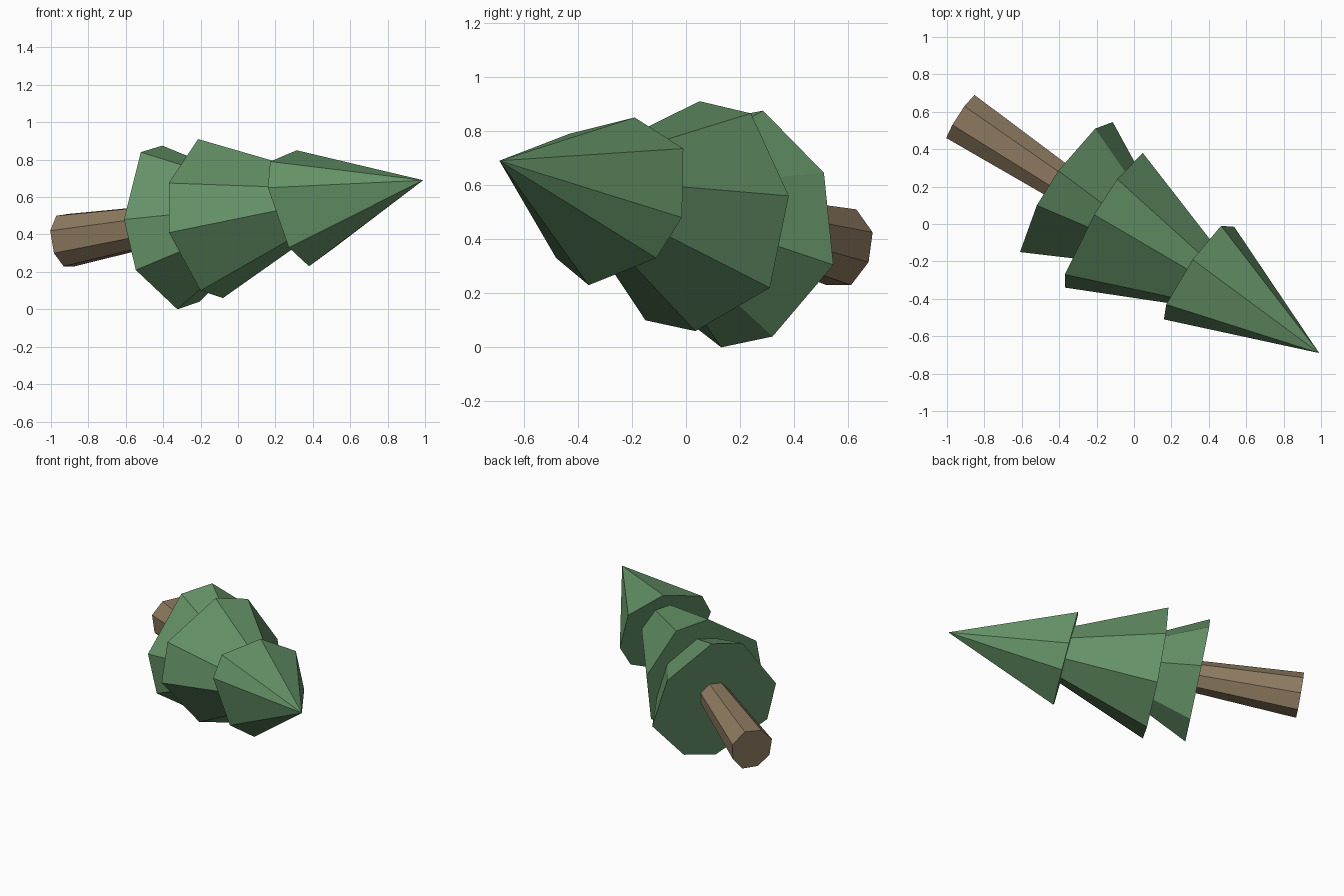
import bpy
import bmesh
from mathutils import Vector

default_cube = bpy.data.objects.get("Cube")
if default_cube:
    bpy.data.objects.remove(default_cube, do_unlink=True)


def make_material(name, colour):
    material = bpy.data.materials.new(name)
    material.use_nodes = True
    material.diffuse_color = (*colour, 1)
    shader = material.node_tree.nodes["Principled BSDF"]
    shader.inputs["Base Color"].default_value = (*colour, 1)
    shader.inputs["Roughness"].default_value = 0.9
    return material


def slanted_ring(outline, plane):
    """Project a (y, z) outline onto the slanted plane x = a + b*y + c*z."""
    a, b, c = plane
    return [Vector((a + b * y + c * z, y, z)) for y, z in outline]


def make_part(name, ring, apex, taper, material):
    """Cap the ring and draw its sides towards the apex; taper 1 is a full cone."""
    bm = bmesh.new()
    base = [bm.verts.new(point) for point in ring]
    bm.faces.new(base)
    count = len(base)
    if taper < 1:
        top = [bm.verts.new(point.lerp(apex, taper)) for point in ring]
        bm.faces.new(top)
        for i in range(count):
            j = (i + 1) % count
            bm.faces.new((base[i], base[j], top[j], top[i]))
    else:
        peak = bm.verts.new(apex)
        for i in range(count):
            bm.faces.new((base[i], base[(i + 1) % count], peak))
    bmesh.ops.recalc_face_normals(bm, faces=bm.faces[:])
    mesh = bpy.data.meshes.new(name)
    bm.to_mesh(mesh)
    bm.free()
    mesh.materials.append(material)
    part = bpy.data.objects.new(name, mesh)
    bpy.context.collection.objects.link(part)
    return part


leaf_green = make_material("leaf green", (0.127, 0.283, 0.133))
bark_brown = make_material("bark brown", (0.266, 0.195, 0.117))
tip = Vector((0.99, -0.69, 0.69))

# Trunk, tapering into the lowest foliage tier
trunk_outline = [(.46, .42), (.53, .5), (.63, .51), (.69, .425),
                 (.675, .315), (.61, .23), (.52, .23), (.46, .3)]
make_part("trunk", slanted_ring(trunk_outline, (-1.238, .661, -.167)),
          tip, 0.4, bark_brown)

# Three uneven eight-sided foliage cones: name, apex, base plane, base outline
tiers = [
    ("lower_foliage", (.326, -.26, .575), (-.41, .661, -.209),
     [(-.15, .48), (.1, .84), (.285, .875), (.51, .645),
      (.545, .305), (.32, .04), (.13, 0), (-.14, .21)]),
    ("middle_foliage", (.735, -.505, .635), (-.092, .612, -.167),
     [(-.27, .675), (.05, .91), (.24, .865), (.38, .56),
      (.31, .22), (.035, .06), (-.15, .1), (-.34, .41)]),
    ("top_foliage", tip, (.684, .661, -.288),
     [(-.51, .65), (-.43, .79), (-.19, .85), (-.01, .735),
      (-.015, .48), (-.11, .33), (-.36, .23), (-.48, .33)]),
]
for name, apex, plane, outline in tiers:
    make_part(name, slanted_ring(outline, plane), Vector(apex), 1, leaf_green)
